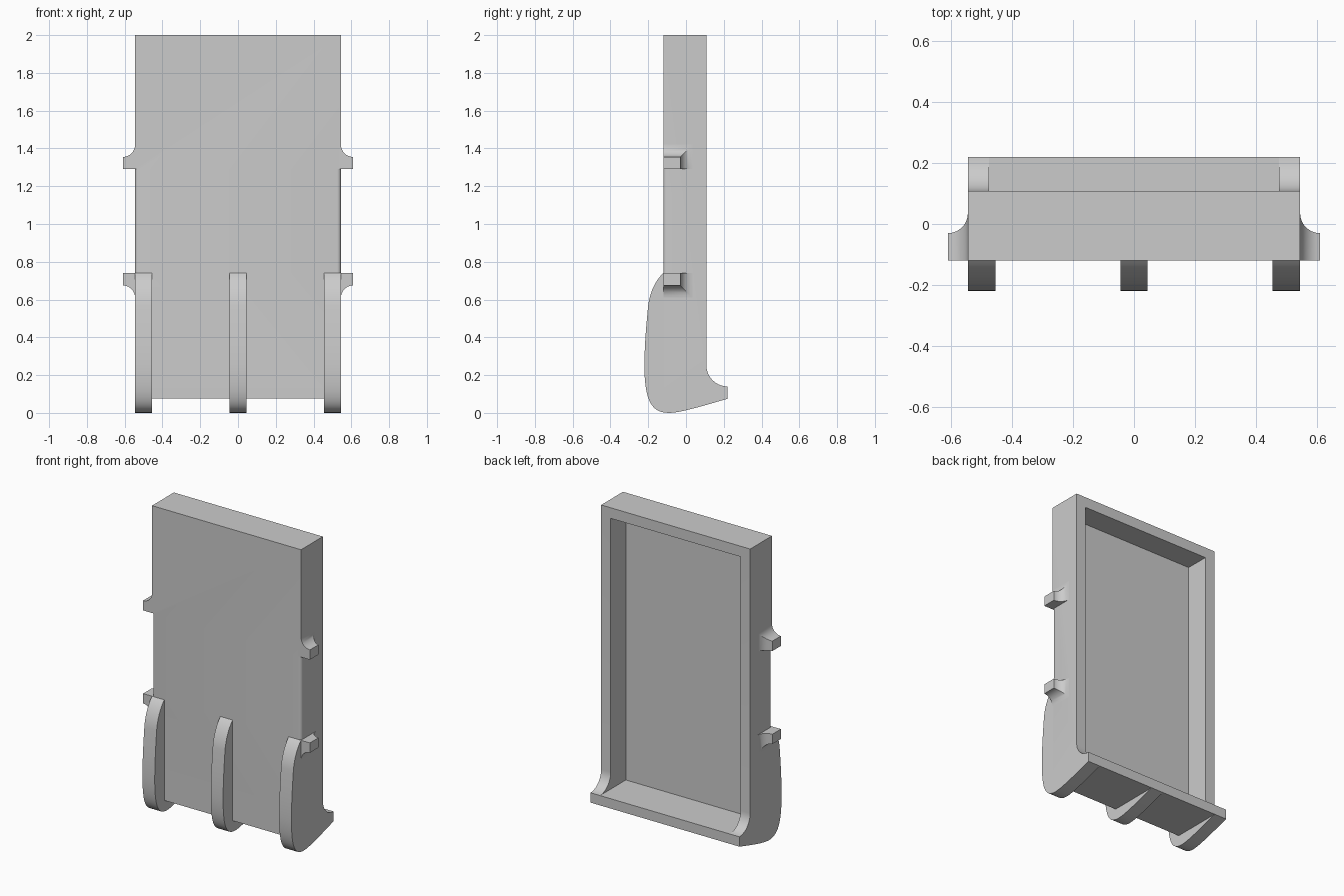
import bpy, bmesh, math
from mathutils import Vector
from mathutils.geometry import interpolate_bezier

cube = bpy.data.objects.get("Cube")
if cube:
    bpy.data.objects.remove(cube, do_unlink=True)

grey = bpy.data.materials.new("plain grey")
grey.use_nodes = True
COLOUR = (0.6, 0.6, 0.6, 1)
grey.diffuse_color = COLOUR
grey.node_tree.nodes["Principled BSDF"].inputs["Base Color"].default_value = COLOUR

HALF, FRONT, BACK, WALL = 0.545, -0.12, 0.108, 0.07
LIP, LIP_LOW, LIP_TOP = 0.22, 0.075, 0.14


def loft(name, rings):
    """Skin a list of equal-length closed rings and cap both ends."""
    bm = bmesh.new()
    rows = [[bm.verts.new(p) for p in ring] for ring in rings]
    n = len(rows[0])
    for a, b in zip(rows, rows[1:]):
        for i in range(n):
            bm.faces.new((a[i], a[(i + 1) % n], b[(i + 1) % n], b[i]))
    bm.faces.new(rows[0])
    bm.faces.new(rows[-1])
    bmesh.ops.recalc_face_normals(bm, faces=bm.faces)
    mesh = bpy.data.meshes.new(name)
    bm.to_mesh(mesh)
    bm.free()
    mesh.materials.append(grey)
    obj = bpy.data.objects.new(name, mesh)
    bpy.context.collection.objects.link(obj)
    return obj


def side_prism(name, profile, x0, x1):
    return loft(name, [[(x, y, z) for y, z in profile] for x in (x0, x1)])


def upright_prism(name, profile, z0, z1):
    return loft(name, [[(x, y, z) for x, y in profile] for z in (z0, z1)])


def select(obj):
    bpy.ops.object.select_all(action='DESELECT')
    obj.select_set(True)
    bpy.context.view_layer.objects.active = obj


def smooth(obj):
    select(obj)
    bpy.ops.object.shade_smooth_by_angle(angle=math.radians(30))


def cut(obj, cutter):
    cutter.hide_render = True
    mod = obj.modifiers.new("cut", 'BOOLEAN')
    mod.operation, mod.solver, mod.object = 'DIFFERENCE', 'EXACT', cutter
    select(obj)
    bpy.ops.object.modifier_apply(modifier=mod.name)
    bpy.data.objects.remove(cutter, do_unlink=True)


def quarter(steps=10):
    return [math.pi / 2 * i / steps for i in range(steps + 1)]


# Main case: slab with a concave flare out to the bottom lip
r = LIP - BACK
flare = [(LIP - r * math.sin(a), LIP_TOP + r - r * math.cos(a)) for a in quarter()]
case = side_prism("case", [(FRONT, 2), (FRONT, LIP_LOW), (LIP, LIP_LOW)]
                  + flare + [(BACK, 2)], -HALF, HALF)

# Open tray in the back
inner = HALF - WALL
cut(case, upright_prism("tray_cutter", [(-inner, FRONT + WALL), (inner, FRONT + WALL),
                                        (inner, 1), (-inner, 1)], LIP_TOP, 2 - WALL))

# Rounded front edges between the side tabs
e = 0.02
for s in (-1, 1):
    arc = [(s * (HALF - e + e * math.sin(a)), FRONT + e - e * math.cos(a)) for a in quarter(6)]
    corner = [(s * (HALF + e), FRONT + e), (s * (HALF + e), FRONT - e),
              (s * (HALF - e), FRONT - e)]
    cut(case, upright_prism("edge_cutter", arc + corner, 0.74, 1.29))
smooth(case)

# Three curved ribs on the lower front, running under to the lip
spans = [((FRONT, 0.74), (-0.165, 0.70), (-0.193, 0.63), (-0.2, 0.57)),
         ((-0.2, 0.57), (-0.212, 0.45), (-0.222, 0.33), (-0.22, 0.22)),
         ((-0.22, 0.22), (-0.215, 0.06), (-0.18, 0), (-0.09, 0)),
         ((-0.09, 0), (-0.03, 0), (0.1, 0.04), (LIP, LIP_LOW))]
rib = []
for span in spans:
    points = interpolate_bezier(*[Vector((y, z, 0)) for y, z in span], 12)
    rib += [(p.x, p.y) for p in points[:-1]]
rib += [(LIP, LIP_LOW), (FRONT, LIP_LOW)]
w = 0.045
for name, x in (("right_rib", w - HALF), ("middle_rib", 0), ("left_rib", HALF - w)):
    smooth(side_prism(name, rib, x - w, x + w))

# Side tabs that flare into the case
reach = 0.065
for side, s in (("right", -1), ("left", 1)):
    for level, base, up in (("upper", 1.29, 1), ("lower", 0.74, -1)):
        rings = [[(s * (HALF - e), FRONT, base), (s * (HALF - e), 0.035, base),
                  (s * (HALF - e), 0.035, base + up * 2 * reach),
                  (s * (HALF - e), FRONT, base + up * 2 * reach)]]
        for a in quarter(8):
            x = s * (HALF + reach * (1 - math.cos(a)))
            grow = reach * (1 - math.sin(a))
            y, z = -0.03 + grow, base + up * (reach + grow)
            rings.append([(x, FRONT, base), (x, y, base), (x, y, z), (x, FRONT, z)])
        smooth(loft(f"{side}_{level}_tab", rings))
